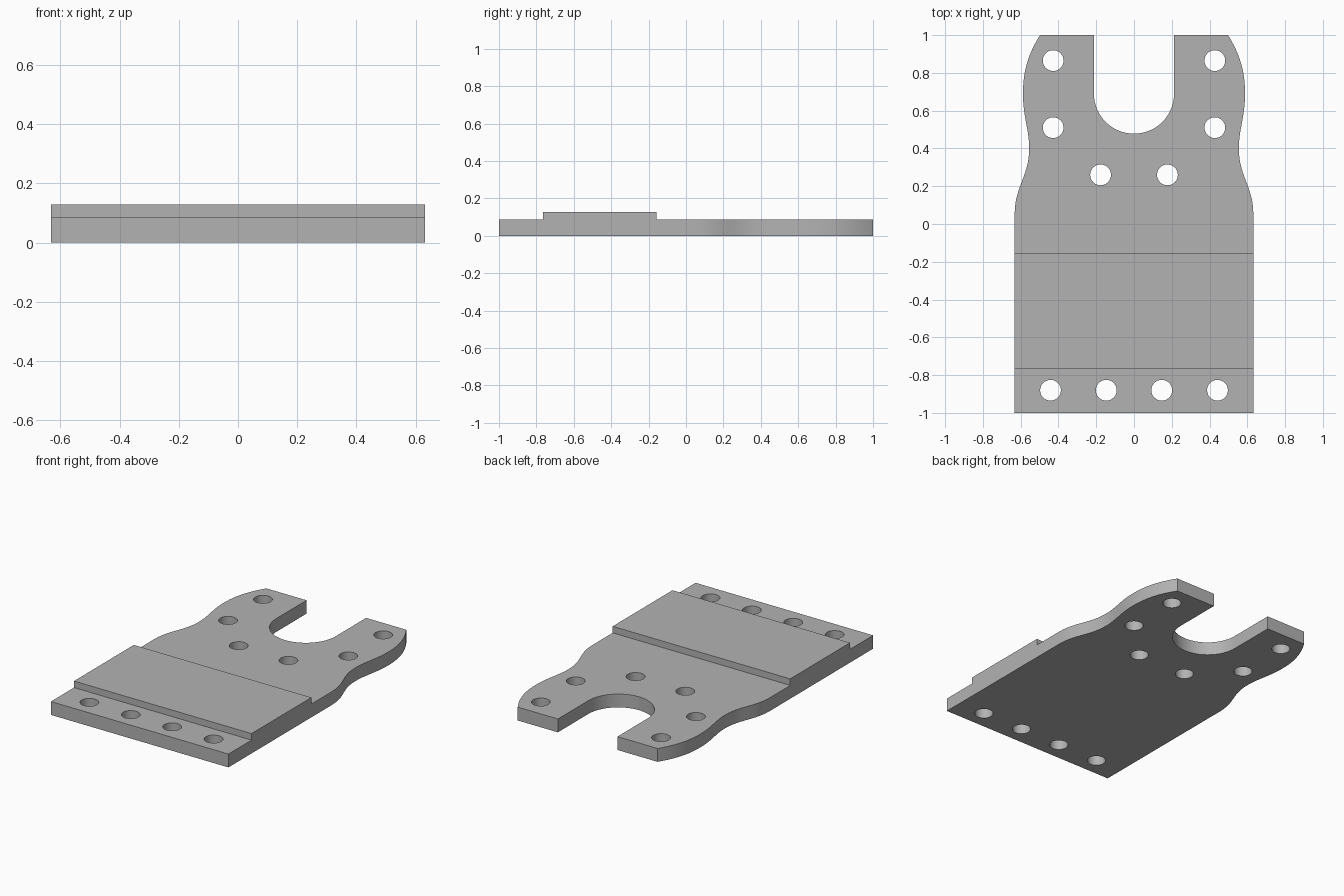
import bpy
import bmesh
import math
from mathutils import Vector
from mathutils.geometry import interpolate_bezier

if "Cube" in bpy.data.objects:
    bpy.data.objects.remove(bpy.data.objects["Cube"], do_unlink=True)

HALF_WIDTH = 0.632
PLATE_TOP = 0.086
PAD_HEIGHT = 0.042
PAD_FRONT, PAD_BACK = -0.765, -0.157
SLOT_RADIUS, SLOT_Y = 0.212, 0.69
HOLE_RADIUS = 0.055

metal = bpy.data.materials.new("plain grey metal")
metal.use_nodes = True
GREY = (0.45, 0.45, 0.45, 1)
metal.diffuse_color = GREY
metal.node_tree.nodes["Principled BSDF"].inputs["Base Color"].default_value = GREY


def arc(cx, cy, radius, start, sweep, steps):
    angles = [start + sweep * i / steps for i in range(steps + 1)]
    return [Vector((cx + radius * math.cos(a), cy + radius * math.sin(a), 0)) for a in angles]


def add_loop(bm, points):
    verts = [bm.verts.new(p) for p in points]
    for a, b in zip(verts, verts[1:] + verts[:1]):
        bm.edges.new((a, b))


def raise_faces(bm, faces, height):
    result = bmesh.ops.extrude_face_region(bm, geom=faces)["geom"]
    verts = [g for g in result if isinstance(g, bmesh.types.BMVert)]
    bmesh.ops.translate(bm, verts=verts, vec=(0, 0, height))


# Wavy left edge: shoulder, neck, and rounded fork prong
side = [Vector((HALF_WIDTH, -1, 0))]
for curve in (
    ((HALF_WIDTH, 0.05), (HALF_WIDTH, 0.2), (0.555, 0.25), (0.555, 0.4)),
    ((0.555, 0.4), (0.555, 0.5), (0.588, 0.57), (0.588, 0.69)),
    ((0.588, 0.69), (0.588, 0.81), (0.56, 0.9), (0.498, 1)),
):
    points = interpolate_bezier(*[Vector((x, y, 0)) for x, y in curve], 13)
    side += points if len(side) == 1 else points[1:]

# Full outline with the U-shaped slot at the back
slot = [Vector((SLOT_RADIUS, 1, 0))]
slot += arc(0, SLOT_Y, SLOT_RADIUS, 0, -math.pi, 32)
slot += [Vector((-SLOT_RADIUS, 1, 0))]
mirrored = [Vector((-p.x, p.y, 0)) for p in reversed(side)]
bm = bmesh.new()
add_loop(bm, side + slot + mirrored)

# Mirrored pairs of screw holes
for x, y in ((0.428, 0.865), (0.428, 0.51), (0.177, 0.26), (0.442, -0.88), (0.147, -0.88)):
    for sign in (-1, 1):
        add_loop(bm, arc(sign * x, y, HOLE_RADIUS, 0, math.tau, 32)[:-1])
bmesh.ops.triangle_fill(bm, use_beauty=True, edges=bm.edges[:], normal=(0, 0, 1))

# Split the sheet where the raised pad begins and ends
for y in (PAD_FRONT, PAD_BACK):
    bmesh.ops.bisect_plane(bm, geom=bm.verts[:] + bm.edges[:] + bm.faces[:],
                           plane_co=(0, y, 0), plane_no=(0, 1, 0))

# Thicken the plate, then raise the pad from its top
raise_faces(bm, bm.faces[:], PLATE_TOP)
bmesh.ops.recalc_face_normals(bm, faces=bm.faces[:])
pad = [f for f in bm.faces if f.normal.z > 0.9
       and PAD_FRONT < f.calc_center_median().y < PAD_BACK]
raise_faces(bm, pad, PAD_HEIGHT)
bmesh.ops.recalc_face_normals(bm, faces=bm.faces[:])

# Merge the flat side walls of plate and pad
seams = [e for e in bm.edges if len(e.link_faces) == 2
         and e.calc_face_angle() < 0.001 and abs(e.link_faces[0].normal.z) < 0.1]
bmesh.ops.dissolve_edges(bm, edges=seams, use_verts=False)

mesh = bpy.data.meshes.new("forked_mounting_plate")
bm.to_mesh(mesh)
bm.free()
mesh.materials.append(metal)
plate = bpy.data.objects.new("forked_mounting_plate", mesh)
bpy.context.collection.objects.link(plate)

# Smooth curved walls, crisp corners
bpy.ops.object.select_all(action="DESELECT")
plate.select_set(True)
bpy.context.view_layer.objects.active = plate
bpy.ops.object.shade_smooth_by_angle(angle=math.radians(30))
